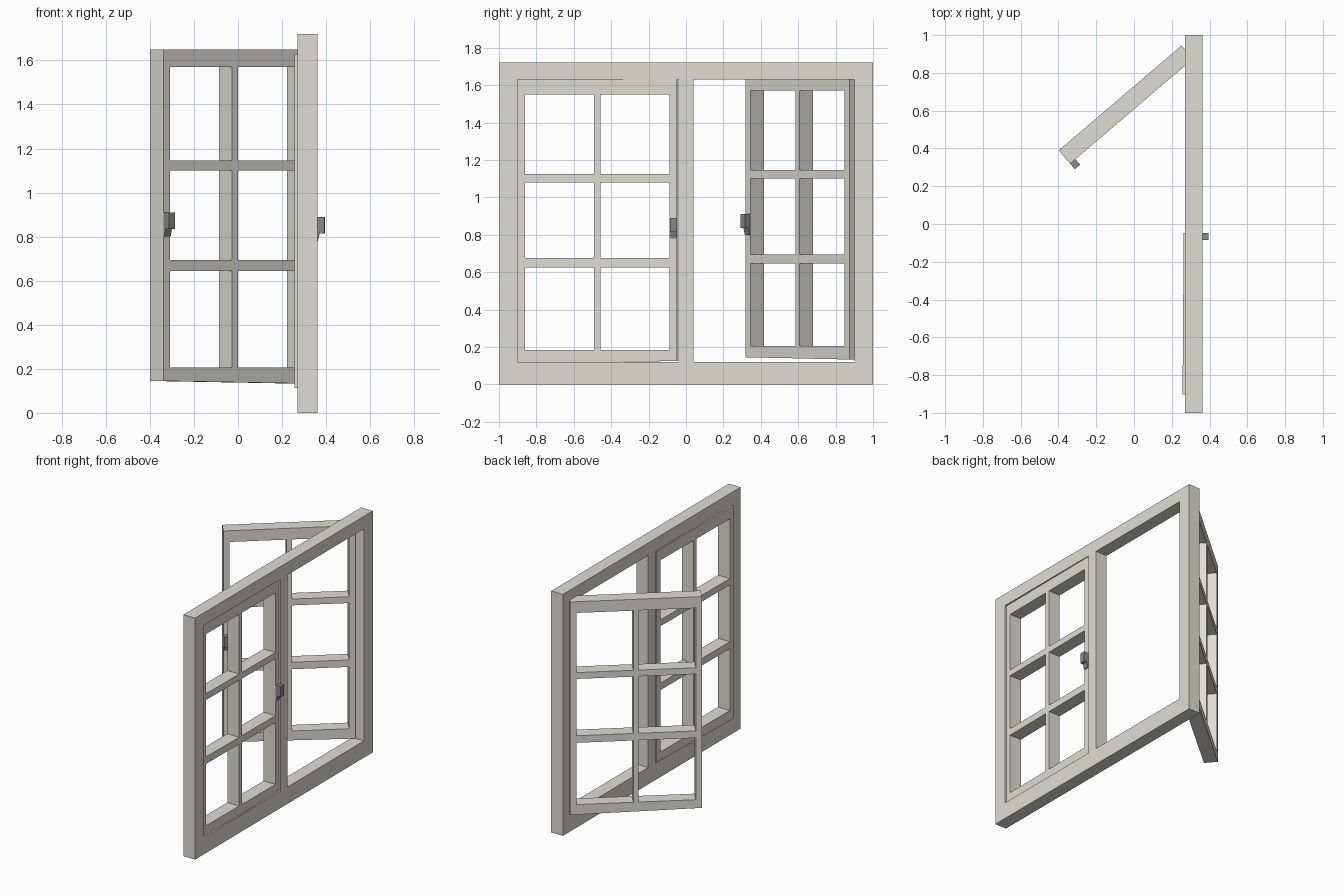
import bpy, bmesh, math
from mathutils import Vector

if "Cube" in bpy.data.objects:
    bpy.data.objects.remove(bpy.data.objects["Cube"])


def material(name, rgb):
    m = bpy.data.materials.new(name)
    m.diffuse_color = (*rgb, 1)
    m.use_nodes = True
    m.node_tree.nodes["Principled BSDF"].inputs["Base Color"].default_value = m.diffuse_color
    return m


PAINT = material("off_white_paint", (0.73, 0.72, 0.67))
METAL = material("grey_metal", (0.25, 0.25, 0.25))


def finish(bm, name, mat):
    bmesh.ops.recalc_face_normals(bm, faces=bm.faces[:])
    me = bpy.data.meshes.new(name)
    bm.to_mesh(me)
    bm.free()
    me.materials.append(mat)
    bpy.context.collection.objects.link(bpy.data.objects.new(name, me))


def extrude_all(bm, offset):
    """Give flat faces a thickness."""
    r = bmesh.ops.extrude_face_region(bm, geom=bm.faces[:], use_keep_orig=True)
    moved = [g for g in r["geom"] if isinstance(g, bmesh.types.BMVert)]
    bmesh.ops.translate(bm, verts=moved, vec=offset)


def lattice(name, us, zs, place, offset):
    """Slab with a hole in every odd/odd cell of the us x zs grid."""
    bm = bmesh.new()
    v = [[bm.verts.new(place(u, z)) for z in zs] for u in us]
    for i in range(len(us) - 1):
        for j in range(len(zs) - 1):
            if not (i % 2 and j % 2):
                bm.faces.new((v[i][j], v[i + 1][j], v[i + 1][j + 1], v[i][j + 1]))
    extrude_all(bm, offset)
    finish(bm, name, PAINT)


# outer frame with a central mullion
lattice("window_frame", [-1, -0.9, -0.04, 0.04, 0.9, 1], [0, 0.12, 1.63, 1.72],
        lambda u, z: Vector((0.27, u, z)), Vector((0.092, 0, 0)))

WIDTH, DEPTH = 0.855, 0.093
SASH_U = [0, 0.04, 0.41, 0.445, 0.815, WIDTH]
SASH_Z = [0, 0.06, 0.50, 0.55, 0.955, 1.0, 1.425, 1.505]


def sash(name, origin, along, inward):
    """Six-pane sash with handle; origin is the inner corner on the handle side."""
    o, a, n = Vector(origin), Vector(along).normalized(), Vector(inward).normalized()

    def place(u, z):
        sag = 0.012 * u / WIDTH if z == 0 else 0   # bottom rail drops to the hinge
        return o + a * u + Vector((0, 0, z - sag))

    lattice(name, SASH_U, SASH_Z, place, -n * DEPTH)

    # handle: block on a tapered foot, extruded across the stile
    profile = [(0, 0.655), (0.006, 0.655), (0.018, 0.70), (0.018, 0.69),
               (0.038, 0.69), (0.038, 0.765), (0, 0.765)]
    bm = bmesh.new()
    bm.faces.new([bm.verts.new(o + n * d + Vector((0, 0, z))) for d, z in profile])
    extrude_all(bm, a * 0.037)
    finish(bm, name + "_handle", METAL)


# left sash nearly shut, right sash swung open
sash("closed_sash", (0.356, -0.047, 0.125), (-0.007, -1, 0), (1, -0.007, 0))
t = math.radians(40.5)
sash("open_sash", (-0.338, 0.319, 0.145),
     (math.cos(t), math.sin(t), 0), (math.sin(t), -math.cos(t), 0))
